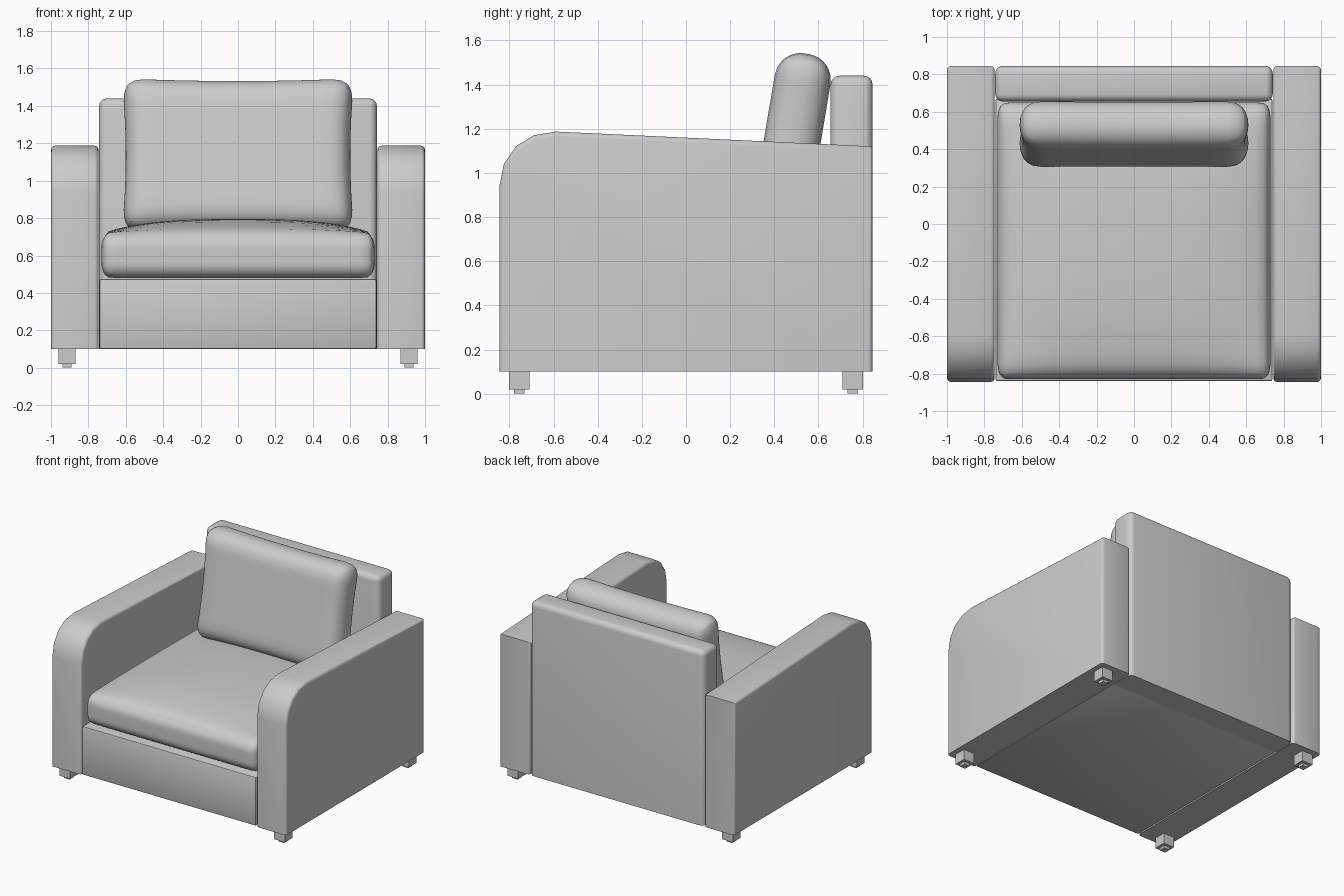
import bpy, bmesh, math
from mathutils import Vector, Matrix

default = bpy.data.objects.get("Cube")
if default:
    bpy.data.objects.remove(default, do_unlink=True)

fabric = bpy.data.materials.new("grey fabric")
fabric.use_nodes = True
GREY = (0.6, 0.6, 0.6, 1)
fabric.diffuse_color = GREY
fabric.node_tree.nodes["Principled BSDF"].inputs["Base Color"].default_value = GREY


def finish(name, bm, smooth=None):
    bmesh.ops.recalc_face_normals(bm, faces=bm.faces[:])
    mesh = bpy.data.meshes.new(name)
    bm.to_mesh(mesh)
    bm.free()
    mesh.materials.append(fabric)
    obj = bpy.data.objects.new(name, mesh)
    bpy.context.collection.objects.link(obj)
    if smooth:
        bpy.ops.object.select_all(action="DESELECT")
        obj.select_set(True)
        bpy.context.view_layer.objects.active = obj
        bpy.ops.object.shade_smooth_by_angle(angle=math.radians(smooth))
    return obj


def add_box(bm, low, high):
    low, high = Vector(low), Vector(high)
    matrix = Matrix.Translation((low + high) / 2) @ Matrix.Diagonal((*(high - low), 1))
    return bmesh.ops.create_cube(bm, size=1, matrix=matrix)["verts"]


def bevel(bm, edges, width, segments):
    bmesh.ops.bevel(bm, geom=edges, offset=width, segments=segments, profile=0.5, affect="EDGES")


def cushion(name, half, radius, shape, matrix):
    """Rounded box with vertices gathered at the edges, then puffed by shape(p, u)."""
    bm = bmesh.new()
    bmesh.ops.create_cube(bm, size=2)
    bmesh.ops.subdivide_edges(bm, edges=bm.edges[:], cuts=19, use_grid_fill=True)
    for v in bm.verts:
        u = Vector([math.sin(c * math.pi / 2) for c in v.co])
        p = Vector([c * h for c, h in zip(u, half)])
        inner = Vector([max(r - h, min(h - r, c)) for c, h, r in zip(p, half, radius)])
        d = Vector([(c - i) / r for c, i, r in zip(p, inner, radius)])
        d.normalize()
        v.co = shape(inner + Vector([c * r for c, r in zip(d, radius)]), u)
    bm.transform(matrix)
    return finish(name, bm, 60)


# Arms: sloping side profile with a rounded front, extruded sideways
ARM = [(-0.845, 0.1), (-0.845, 0.94), (-0.825, 1.04), (-0.77, 1.12),
       (-0.69, 1.17), (-0.59, 1.187), (0.845, 1.12), (0.845, 0.1)]
for side, label in ((1, "left"), (-1, "right")):
    bm = bmesh.new()
    face = bm.faces.new([bm.verts.new((side * 0.745, y, z)) for y, z in ARM])
    out = bmesh.ops.extrude_face_region(bm, geom=[face])["geom"]
    bmesh.ops.translate(bm, vec=(side * 0.255, 0, 0),
                        verts=[g for g in out if isinstance(g, bmesh.types.BMVert)])
    rims = [e for e in bm.edges
            if abs(e.verts[0].co.x - e.verts[1].co.x) < 0.01
            and max(v.co.z for v in e.verts) > 0.11]
    bevel(bm, rims, 0.022, 3)
    finish(label + "_arm", bm, 35)

# Base under the seat
bm = bmesh.new()
add_box(bm, (-0.74, -0.84, 0.1), (0.74, 0.67, 0.475))
bevel(bm, bm.edges[:], 0.01, 2)
finish("seat_base", bm, 35)

# Backrest panel with a rounder top
bm = bmesh.new()
add_box(bm, (-0.742, 0.655, 0.1), (0.742, 0.845, 1.44))
bevel(bm, [e for e in bm.edges if max(v.co.z for v in e.verts) > 1], 0.04, 4)
finish("backrest", bm, 35)


# Seat cushion, crowned in the middle
def seat_shape(p, u):
    if p.z > 0:
        p.z += 0.075 * (1 - abs(u.x) ** 3) * (1 - abs(u.y) ** 3) * min(1, p.z / 0.12)
    return p


cushion("seat_cushion", (0.73, 0.74, 0.12), (0.05, 0.08, 0.08), seat_shape,
        Matrix.Translation((0, -0.09, 0.6)))


# Back cushion, leaning back, with slightly drawn-in edges
def back_shape(p, u):
    p.x *= 1 - 0.035 * (1 - u.z ** 2)
    p.z *= 1 - 0.035 * (1 - u.x ** 2)
    return p


cushion("back_cushion", (0.622, 0.128, 0.415), (0.11, 0.12, 0.12), back_shape,
        Matrix.Translation((0, 0.48, 1.135)) @ Matrix.Rotation(math.radians(-9.5), 4, "X"))

# Feet: square block over a smaller pad
for sx, side in ((1, "left"), (-1, "right")):
    for sy, end in ((-1, "front"), (1, "back")):
        bm = bmesh.new()
        for half, low, high in ((0.046, 0.02, 0.105), (0.024, 0, 0.02)):
            x, y = sx * 0.914, sy * 0.755
            add_box(bm, (x - half, y - half, low), (x + half, y + half, high))
        finish(f"{end}_{side}_foot", bm)
